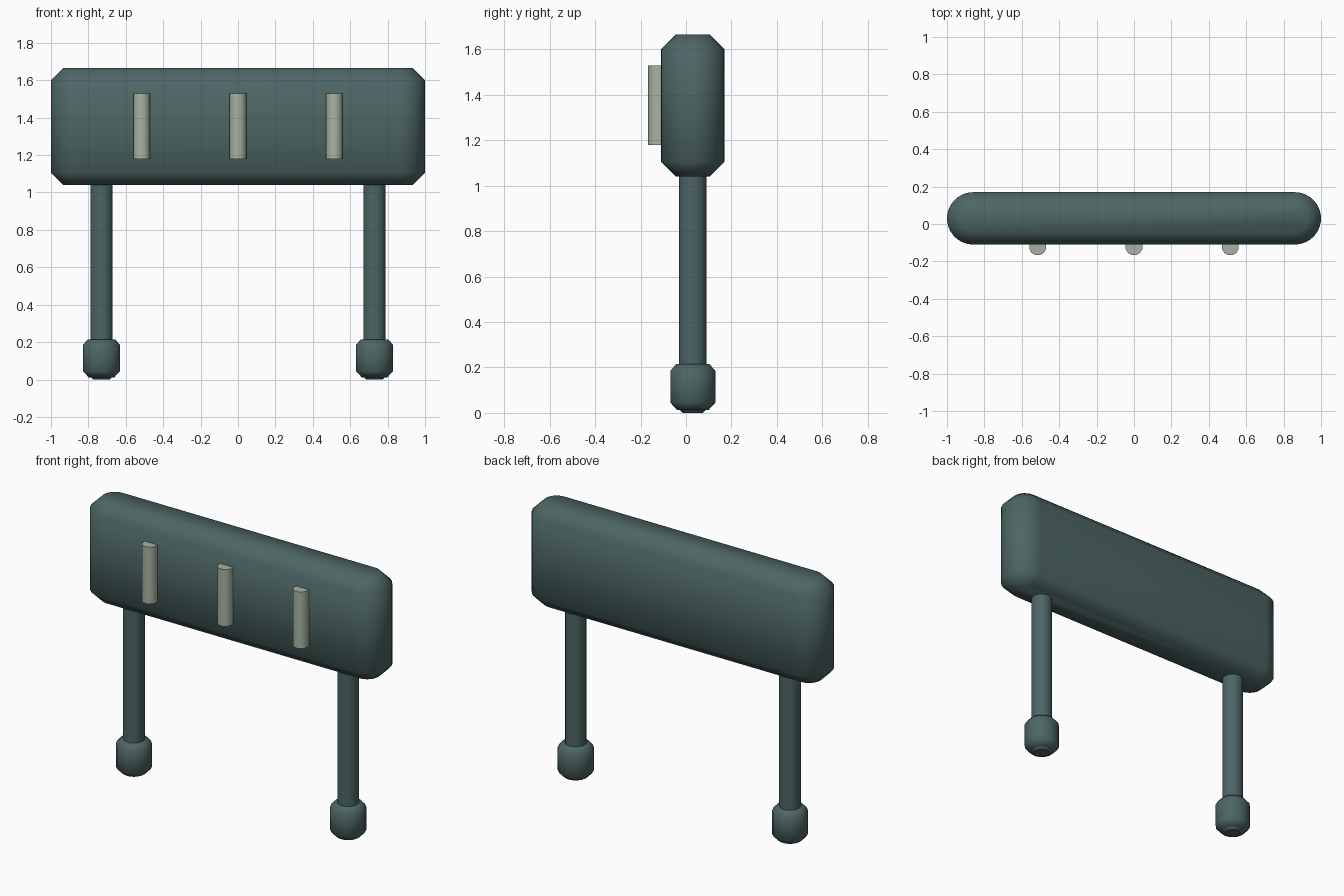
import bpy, bmesh, math

cube = bpy.data.objects.get("Cube")
if cube:
    bpy.data.objects.remove(cube, do_unlink=True)


def material(name, rgb):
    m = bpy.data.materials.new(name)
    m.use_nodes = True
    colour = (*rgb, 1)
    m.diffuse_color = colour
    node = next(n for n in m.node_tree.nodes if n.type == 'BSDF_PRINCIPLED')
    node.inputs["Base Color"].default_value = colour
    return m


teal = material("dark teal", (0.075, 0.13, 0.13))
sage = material("pale sage", (0.39, 0.45, 0.36))
CY = 0.03  # depth of the panel and leg axis


def loft(name, profile, mat, centre, straight=0.0, sides=16, angle=30):
    """Stack round (or stadium shaped) rings from (radius, height) pairs."""
    bm = bmesh.new()
    rings = []
    for r, z in profile:
        ring = []
        for i in range(sides):
            a = 2 * math.pi * (i + 0.5) / sides
            side = math.copysign(straight, math.cos(a))
            if straight:  # stretch the half circles to exact full width
                a = math.pi * (i % (sides // 2)) / (sides // 2 - 1)
                a += -math.pi / 2 if i < sides // 2 else math.pi / 2
                side = straight if i < sides // 2 else -straight
            ring.append(bm.verts.new((side + r * math.cos(a), r * math.sin(a), z)))
        rings.append(ring)
    for low, high in zip(rings, rings[1:]):
        for i in range(sides):
            j = (i + 1) % sides
            bm.faces.new((low[i], low[j], high[j], high[i]))
    bm.faces.new(rings[0][::-1])
    bm.faces.new(rings[-1])
    bmesh.ops.recalc_face_normals(bm, faces=bm.faces)
    mesh = bpy.data.meshes.new(name)
    bm.to_mesh(mesh)
    bm.free()
    mesh.materials.append(mat)
    obj = bpy.data.objects.new(name, mesh)
    obj.location = centre
    bpy.context.collection.objects.link(obj)
    bpy.ops.object.select_all(action='DESELECT')
    obj.select_set(True)
    bpy.context.view_layer.objects.active = obj
    bpy.ops.object.shade_smooth_by_angle(angle=math.radians(angle))
    return obj


# Long panel with rounded ends and chamfered top and bottom
loft("panel", [(0.075, 1.04), (0.14, 1.105), (0.14, 1.6), (0.075, 1.665)],
     teal, (0, CY, 0), straight=0.86, sides=32, angle=50)

# Half-round strips on the front face
for name, x in (("right_strip", -0.515), ("middle_strip", 0), ("left_strip", 0.515)):
    loft(name, [(0.046, 1.18), (0.046, 1.53)], sage, (x, -0.122, 0), sides=12)

# Legs with bulbous feet and a small stepped pad underneath
for side, x in (("right", -0.73), ("left", 0.73)):
    loft(side + "_leg", [(0.061, 0.15), (0.061, 1.08)], teal, (x, CY, 0))
    loft(side + "_foot", [(0.07, 0.012), (0.101, 0.045), (0.101, 0.185), (0.075, 0.215)],
         teal, (x, CY, 0), angle=55)
    loft(side + "_foot_pad", [(0.045, 0), (0.06, 0.015)], teal, (x, CY, 0))
